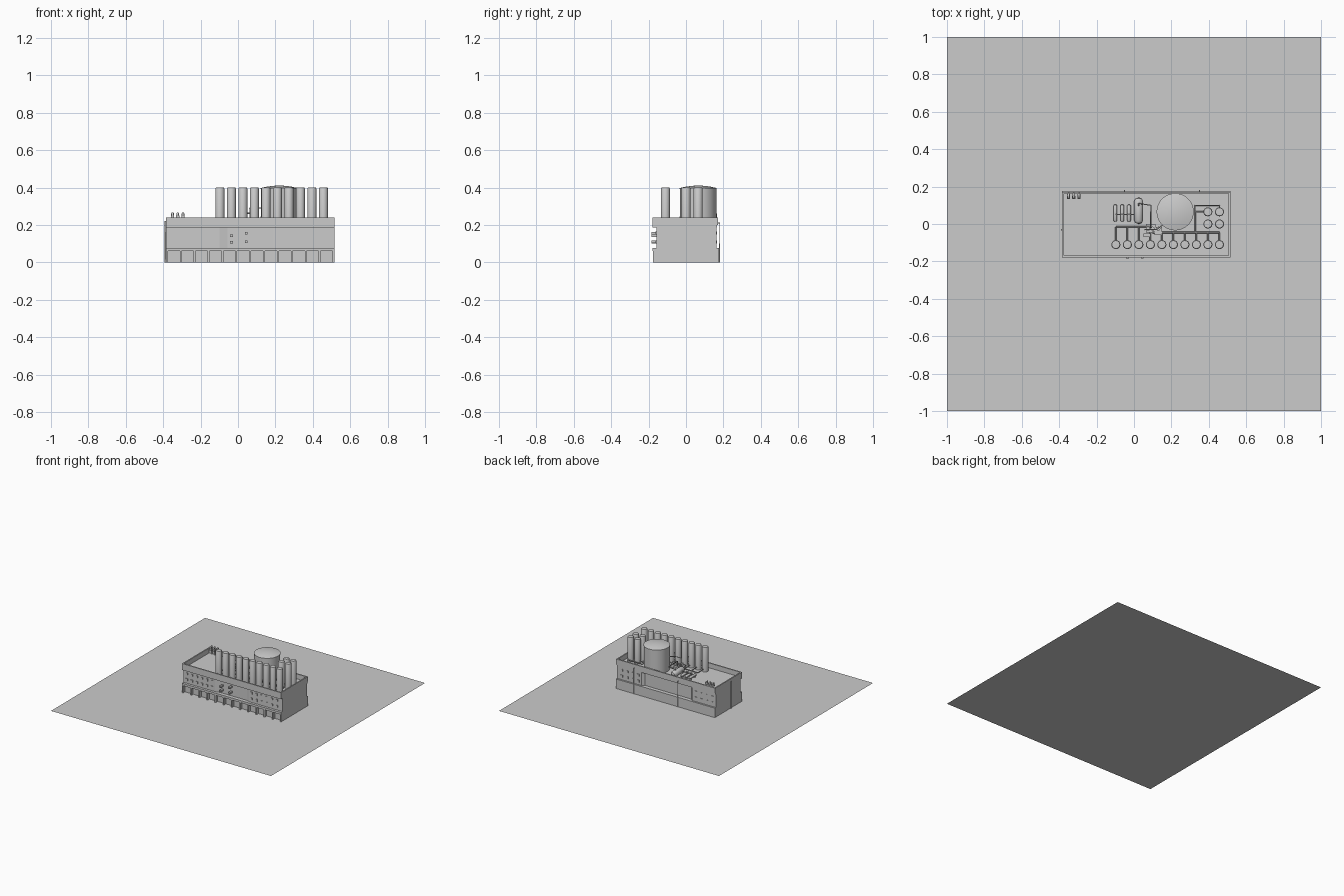
import bpy, bmesh, math
from mathutils import Vector

if "Cube" in bpy.data.objects:
    bpy.data.objects.remove(bpy.data.objects["Cube"])


def make(name, bm, smooth=False):
    bmesh.ops.recalc_face_normals(bm, faces=bm.faces)
    me = bpy.data.meshes.new(name)
    bm.to_mesh(me)
    bm.free()
    ob = bpy.data.objects.new(name, me)
    bpy.context.collection.objects.link(ob)
    if smooth:
        bpy.ops.object.select_all(action='DESELECT')
        ob.select_set(True)
        bpy.context.view_layer.objects.active = ob
        bpy.ops.object.shade_smooth_by_angle(angle=math.radians(35))
    return ob


def boxes(name, spans):
    """Each span is (x0, x1, y0, y1, z0, z1)."""
    bm = bmesh.new()
    for x0, x1, y0, y1, z0, z1 in spans:
        vs = bmesh.ops.create_cube(bm, size=1)['verts']
        for v in vs:
            v.co = Vector((x1 if v.co.x > 0 else x0,
                           y1 if v.co.y > 0 else y0,
                           z1 if v.co.z > 0 else z0))
    return make(name, bm)


def prism(name, outline, z0, z1):
    bm = bmesh.new()
    f = bm.faces.new([bm.verts.new((x, y, z0)) for x, y in outline])
    r = bmesh.ops.extrude_face_region(bm, geom=[f])
    for v in r['geom']:
        if isinstance(v, bmesh.types.BMVert):
            v.co.z = z1
    return make(name, bm)


def lathe(name, profile, loc, seg=24, axis='Z'):
    """Turn an (r, z) profile, closed on the axis at both ends."""
    bm = bmesh.new()
    rings = []
    for r, z in profile:
        if r == 0:
            rings.append([bm.verts.new((0, 0, z))] * seg)
        else:
            rings.append([bm.verts.new((r * math.cos(i * math.tau / seg),
                                        r * math.sin(i * math.tau / seg), z)) for i in range(seg)])
    for a, b in zip(rings, rings[1:]):
        for i in range(seg):
            j = (i + 1) % seg
            bm.faces.new(list(dict.fromkeys((a[i], a[j], b[j], b[i]))))
    for v in bm.verts:
        if axis == 'Y':
            v.co = Vector((v.co.x, v.co.z, v.co.y))
        v.co += Vector(loc)
    return make(name, bm, True)


def pipe(name, pts, r=0.004):
    cu = bpy.data.curves.new(name, 'CURVE')
    cu.dimensions = '3D'
    cu.bevel_depth = r
    cu.bevel_resolution = 1
    cu.use_fill_caps = True
    sp = cu.splines.new('POLY')
    sp.points.add(len(pts) - 1)
    for p, c in zip(sp.points, pts):
        p.co = (*c, 1)
    ob = bpy.data.objects.new(name, cu)
    bpy.context.collection.objects.link(ob)


X0, X1, ROOF = -0.385, 0.515, 0.2

# Ground slab
bm = bmesh.new()
bmesh.ops.create_grid(bm, x_segments=1, y_segments=1, size=1)
make("site_ground", bm)

# Lower storey with a row of fins under the overhang
boxes("lower_storey", [(X0, X1, -0.152, 0.176, 0, 0.06)])
fins = [(X0 + i * 0.0742, X0 + i * 0.0742 + 0.0095, -0.176, -0.15, 0, 0.06) for i in range(13)]
boxes("base_fins", fins)
boxes("floor_band", [(X0, X1, -0.178, 0.176, 0.06, 0.078)])

# Middle storey, with bevelled steps where the centre meets the wings
prism("middle_storey", [(X0, -0.158), (-0.1, -0.158), (-0.055, -0.148), (0.185, -0.148), (0.21, -0.158),
                        (X1, -0.158), (X1, 0.162), (0.29, 0.162), (0.27, 0.145),
                        (-0.15, 0.145), (-0.17, 0.162), (X0, 0.162)], 0.078, 0.187)

# Cornice and parapet around the sunken roof
boxes("cornice", [(X0, X1, -0.178, 0.166, 0.187, ROOF)])
t = 0.01
boxes("parapet", [(X0, X1, -0.178, -0.178 + t, ROOF, 0.24), (X0, X1, 0.172 - t, 0.172, ROOF, 0.24),
                  (X0, X0 + t, -0.168, 0.162, ROOF, 0.24), (X1 - t, X1, -0.168, 0.162, ROOF, 0.24)])

# Windows in two rows on front and back
wins = []
for z in (0.1, 0.148):
    for i in range(6):
        for s in (X0 + 0.022, 0.225):
            x = s + i * 0.046
            wins.append((x, x + 0.018, -0.163, -0.155, z, z + 0.018))
    for i in range(4):
        for s in (X0 + 0.02, 0.31):
            x = s + i * 0.05
            wins.append((x, x + 0.018, 0.16, 0.166, z, z + 0.018))
boxes("windows", wins)

# Wall-mounted cooling units
boxes("cooling_units", [(x - 0.007, x + 0.007, -0.185, -0.147, z, z + 0.014)
                        for x, z in ((-0.035, 0.136), (-0.035, 0.1), (0.045, 0.148), (0.045, 0.104))])

# Drain pipes on the back and left walls
for x in (-0.05, 0.35):
    pipe("drain_pipe", [(x, 0.168, 0.21), (x, 0.18, 0.21), (x, 0.18, 0)], 0.003)
pipe("side_pipe", [(X0 - 0.003, -0.03, 0), (X0 - 0.003, -0.03, 0.22)], 0.004)

# Big storage tank
lathe("large_tank", [(0, ROOF), (0.097, ROOF), (0.097, 0.392), (0.099, 0.392), (0.099, 0.397),
                     (0.07, 0.404), (0.035, 0.409), (0, 0.411)], (0.22, 0.065, 0), 48)

# Slender tanks: front row and rear cluster
spots = [(-0.097 + i * 0.0615, -0.11) for i in range(10)]
spots += [(x, y) for x in (0.395, 0.457) for y in (0.0, 0.065)]
for x, y in spots:
    lathe("slim_tank", [(0, ROOF), (0.024, ROOF), (0.024, 0.394), (0.021, 0.4), (0, 0.401)], (x, y, 0))


# Lying pressure vessels with saddles
def vessel(name, x, y0, y1, r, z):
    lathe(name, [(0, y0), (r * 0.7, y0 + r * 0.25), (r, y0 + r * 0.8), (r, y1 - r * 0.8),
                 (r * 0.7, y1 - r * 0.25), (0, y1)], (x, 0, z), 16, 'Y')
    boxes(name + "_saddles", [(x - r * 0.8, x + r * 0.8, y - 0.004, y + 0.004, ROOF, z)
                              for y in (y0 + 0.02, y1 - 0.02)])


for x in (-0.1, -0.063, -0.027):
    vessel("small_vessel", x, 0.012, 0.105, 0.01, 0.22)
vessel("main_vessel", 0.025, 0.0, 0.142, 0.024, 0.228)

# Pump and valve cluster
boxes("pump_block", [(0.065, 0.115, -0.045, 0.0, ROOF, 0.218), (0.11, 0.15, -0.06, -0.015, ROOF, 0.226),
                     (0.05, 0.085, -0.07, -0.05, ROOF, 0.222)])
for x in (0.075, 0.1, 0.13):
    lathe("valve", [(0, ROOF), (0.006, ROOF), (0.006, 0.24), (0.011, 0.24), (0.011, 0.246), (0, 0.246)],
          (x, -0.025, 0), 12)

# Roof piping
H = 0.22
pipe("header_pipe", [(0.1, -0.045, H), (0.457, -0.045, H)], 0.005)
pipe("left_header", [(-0.097, -0.015, H), (0.09, -0.015, H)])
for x, y in spots[:10]:
    pipe("tank_feed", [(x, -0.015 if x < 0.06 else -0.045, H), (x, y + 0.02, H)], 0.0035)
pipe("vessel_pipe", [(0.025, 0.1, 0.245), (0.025, 0.1, 0.262), (0.025, 0.11, 0.262), (0.09, 0.1, 0.262),
                     (0.09, -0.02, 0.262), (0.09, -0.02, ROOF)])
pipe("cluster_riser", [(0.327, -0.045, H), (0.327, 0.1, H), (0.457, 0.1, H), (0.457, 0.085, H)])
pipe("cluster_feed", [(0.327, 0.065, H), (0.375, 0.065, H)])
pipe("vessel_link", [(-0.1, 0.05, H + 0.012), (0.005, 0.05, H + 0.012)], 0.003)
pipe("large_tank_feed", [(0.12, -0.03, 0.29), (0.06, -0.03, 0.29), (0.06, -0.03, ROOF)], 0.003)
pipe("large_tank_inlet", [(0.12, -0.03, 0.29), (0.16, 0.0, 0.29)], 0.003)

# Three roof vents with hooded tops
for x in (-0.35, -0.322, -0.294):
    pipe("roof_vent", [(x, 0.16, ROOF), (x, 0.16, 0.262), (x, 0.142, 0.262), (x, 0.142, 0.25)], 0.007)
    boxes("vent_cap", [(x - 0.009, x + 0.009, 0.134, 0.15, 0.238, 0.25)])
